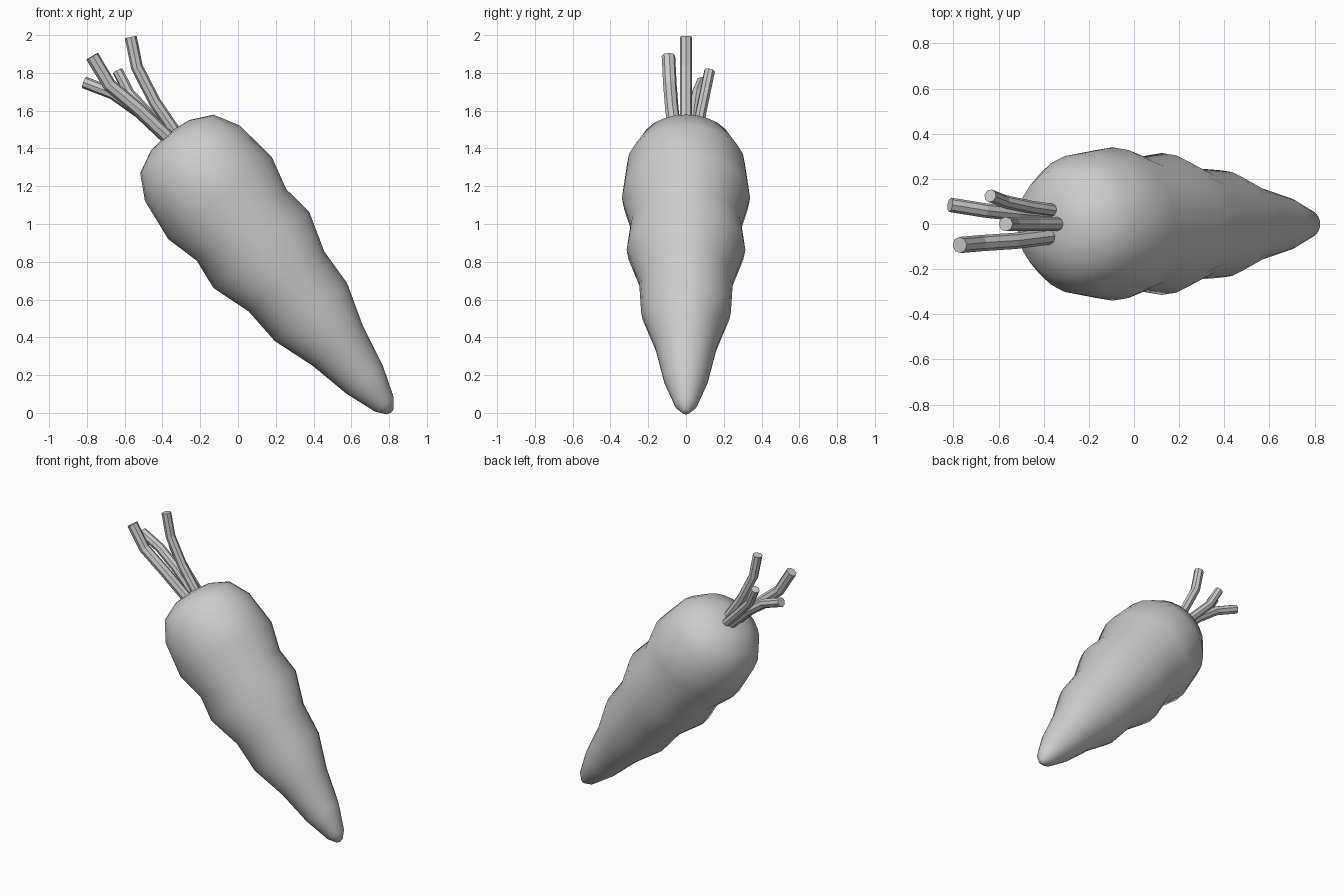
import bpy, bmesh
from math import sin, cos, pi
from mathutils import Vector

if "Cube" in bpy.data.objects:
    bpy.data.objects.remove(bpy.data.objects["Cube"])

# Carrot root: rings along a slanted axis, (distance from crown, radius)
START = Vector((-0.36, 0, 1.47))
AXIS = Vector((0.623, 0, -0.782)).normalized()
SIDE = Vector((-AXIS.z, 0, AXIS.x))
PROFILE = [(0, 0.128), (0.058, 0.248), (0.19, 0.321), (0.425, 0.35), (0.608, 0.303),
           (0.776, 0.324), (0.988, 0.256), (1.198, 0.245), (1.425, 0.17),
           (1.653, 0.122), (1.823, 0.062), (1.872, 0.022)]
SEGS = 24

bm = bmesh.new()
rings = []
for t, r in PROFILE:
    c = START + AXIS * t
    rings.append([bm.verts.new(c + SIDE * (r * cos(2 * pi * i / SEGS))
                               + Vector((0, 0.97 * r * sin(2 * pi * i / SEGS), 0)))
                  for i in range(SEGS)])
for a, b in zip(rings, rings[1:]):
    for i in range(SEGS):
        j = (i + 1) % SEGS
        bm.faces.new((a[i], a[j], b[j], b[i]))
# Rounded crown and tip
for ring, t in ((rings[0], -0.015), (rings[-1], 1.878)):
    p = bm.verts.new(START + AXIS * t)
    for i in range(SEGS):
        bm.faces.new((ring[i], ring[(i + 1) % SEGS], p))
bmesh.ops.recalc_face_normals(bm, faces=bm.faces)
for f in bm.faces:
    f.smooth = True
mesh = bpy.data.meshes.new("carrot_root")
bm.to_mesh(mesh)
bm.free()
bpy.context.collection.objects.link(bpy.data.objects.new("carrot_root", mesh))


# Leaf stalks: bent eight-sided tubes
def stalk(name, radius, points):
    cu = bpy.data.curves.new(name, 'CURVE')
    cu.dimensions = '3D'
    cu.bevel_depth = radius
    cu.bevel_resolution = 2
    cu.use_fill_caps = True
    sp = cu.splines.new('POLY')
    sp.points.add(len(points) - 1)
    for p, co in zip(sp.points, points):
        p.co = (*co, 1)
    sp.use_smooth = False
    ob = bpy.data.objects.new(name, cu)
    bpy.context.collection.objects.link(ob)
    bpy.ops.object.select_all(action='DESELECT')
    ob.select_set(True)
    bpy.context.view_layer.objects.active = ob
    bpy.ops.object.convert(target='MESH')


stalk("stalk_upright", 0.032, [(-0.30, 0, 1.44), (-0.44, 0, 1.645), (-0.535, 0, 1.83), (-0.568, 0, 1.99)])
stalk("stalk_front", 0.036, [(-0.33, -0.05, 1.42), (-0.53, -0.075, 1.61), (-0.68, -0.085, 1.735), (-0.772, -0.093, 1.888)])
stalk("stalk_low", 0.032, [(-0.34, 0.03, 1.42), (-0.52, 0.045, 1.59), (-0.66, 0.06, 1.69), (-0.815, 0.085, 1.75)])
stalk("stalk_back", 0.029, [(-0.32, 0.055, 1.43), (-0.46, 0.075, 1.57), (-0.575, 0.10, 1.69), (-0.637, 0.125, 1.81)])
